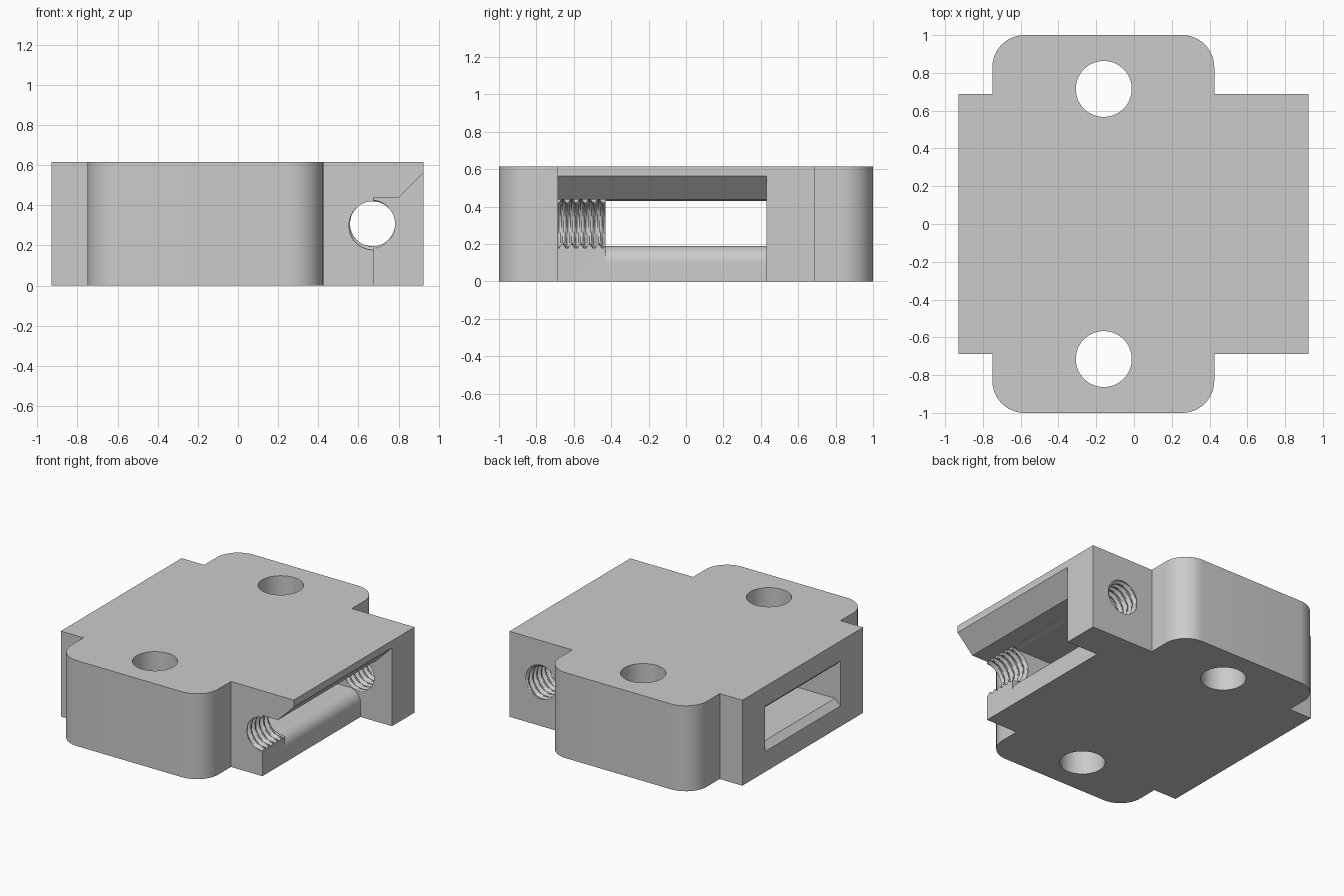
import bpy
import bmesh
from math import sin, cos, pi, sqrt

if "Cube" in bpy.data.objects:
    bpy.data.objects.remove(bpy.data.objects["Cube"], do_unlink=True)

HEIGHT = 0.615
BORE_X, BORE_Z = 0.67, 0.308
BORE_MINOR, BORE_MAJOR = 0.112, 0.13
PITCH = 0.048
CAVITY_Y = 0.43

grey = bpy.data.materials.new("plain grey")
grey.use_nodes = True
colour = (0.6, 0.6, 0.6, 1)
grey.diffuse_color = colour
grey.node_tree.nodes["Principled BSDF"].inputs["Base Color"].default_value = colour


def finish(bm, name):
    bmesh.ops.recalc_face_normals(bm, faces=bm.faces)
    mesh = bpy.data.meshes.new(name)
    bm.to_mesh(mesh)
    bm.free()
    mesh.materials.append(grey)
    obj = bpy.data.objects.new(name, mesh)
    bpy.context.collection.objects.link(obj)
    return obj


def loft(rings, name):
    """Closed solid through a list of equal-length point rings."""
    bm = bmesh.new()
    rows = [[bm.verts.new(p) for p in ring] for ring in rings]
    n = len(rows[0])
    for a, b in zip(rows, rows[1:]):
        for i in range(n):
            j = (i + 1) % n
            bm.faces.new((a[i], a[j], b[j], b[i]))
    bm.faces.new(rows[0])
    bm.faces.new(rows[-1])
    return finish(bm, name)


def arc(cx, cy, r, start, end, steps):
    return [(cx + r * cos(start + (end - start) * i / steps),
             cy + r * sin(start + (end - start) * i / steps)) for i in range(steps + 1)]


def extrude_z(outline, z0, z1, name):
    return loft([[(x, y, z) for x, y in outline] for z in (z0, z1)], name)


def extrude_y(outline, y0, y1, name):
    return loft([[(x, y, z) for x, z in outline] for y in (y0, y1)], name)


def thread(y0, y1, name):
    """Helical thread tap along y."""
    sides = 48
    count = round((y1 - y0) / (PITCH / 8))
    rings = []
    for k in range(count + 1):
        y = y0 + (y1 - y0) * k / count
        ring = []
        for i in range(sides):
            phase = (y / PITCH + i / sides) % 1
            rise = min(1, max(0, 1.5 - 4 * abs(phase - 0.5)))
            r = BORE_MINOR + (BORE_MAJOR - BORE_MINOR) * rise
            a = 2 * pi * i / sides
            ring.append((BORE_X + r * cos(a), y, BORE_Z + r * sin(a)))
        rings.append(ring)
    return loft(rings, name)


# Body: wide block with a rounded mounting lobe at each end
R, L0, L1, X0, X1, Y = 0.17, -0.75, 0.425, -0.93, 0.925, 0.687
outline = [(X0, -Y), (L0, -Y)]
outline += arc(L0 + R, -1 + R, R, pi, 1.5 * pi, 12)
outline += arc(L1 - R, -1 + R, R, 1.5 * pi, 2 * pi, 12)
outline += [(L1, -Y), (X1, -Y), (X1, Y), (L1, Y)]
outline += arc(L1 - R, 1 - R, R, 0, pi / 2, 12)
outline += arc(L0 + R, 1 - R, R, pi / 2, pi, 12)
outline += [(L0, Y), (X0, Y)]
body = extrude_z(outline, 0, HEIGHT, "sensor_housing")

cutters = []

# Vertical mounting holes
for side in (-1, 1):
    circle = arc(-0.16, side * 0.715, 0.148, 0, 2 * pi, 64)[:-1]
    cutters.append(extrude_z(circle, -0.1, HEIGHT + 0.1, "mount_hole_cutter"))

# Open side channel with sloping roof, closed at the back
channel = [(0.675, -0.1), (1.025, -0.1), (1.025, 0.665), (0.8, 0.438), (0.675, 0.438)]
cutters.append(extrude_y(channel, -0.8, CAVITY_Y, "channel_cutter"))

# Through cavity: flared window on one side, rounded lip on the other
floor, roof = 0.19, 0.43
cavity = [(-0.97, floor - 0.08), (-0.885, floor)]
cavity += arc(0.585, 0.1, 0.09, pi / 2, 0, 10)
cavity += [(0.75, 0.1), (0.75, roof), (-0.885, roof), (-0.97, roof + 0.08)]
cutters.append(extrude_y(cavity, -CAVITY_Y, CAVITY_Y, "cavity_cutter"))

# Smooth groove between the threaded bores
groove = arc(BORE_X, BORE_Z, BORE_MAJOR, 0, 2 * pi, 48)[:-1]
cutters.append(extrude_y(groove, -CAVITY_Y, CAVITY_Y, "groove_cutter"))

# Threaded bores through both end walls
cutters.append(thread(-0.75, -CAVITY_Y + 0.01, "front_thread_cutter"))
cutters.append(thread(CAVITY_Y - 0.01, 0.75, "rear_thread_cutter"))

bpy.context.view_layer.objects.active = body
body.select_set(True)
for cutter in cutters:
    cutter.hide_render = True
    mod = body.modifiers.new("cut", "BOOLEAN")
    mod.operation = "DIFFERENCE"
    mod.solver = "EXACT"
    mod.object = cutter
    bpy.ops.object.modifier_apply(modifier=mod.name)
    bpy.data.objects.remove(cutter, do_unlink=True)

bpy.ops.object.shade_smooth_by_angle(angle=pi / 6)
